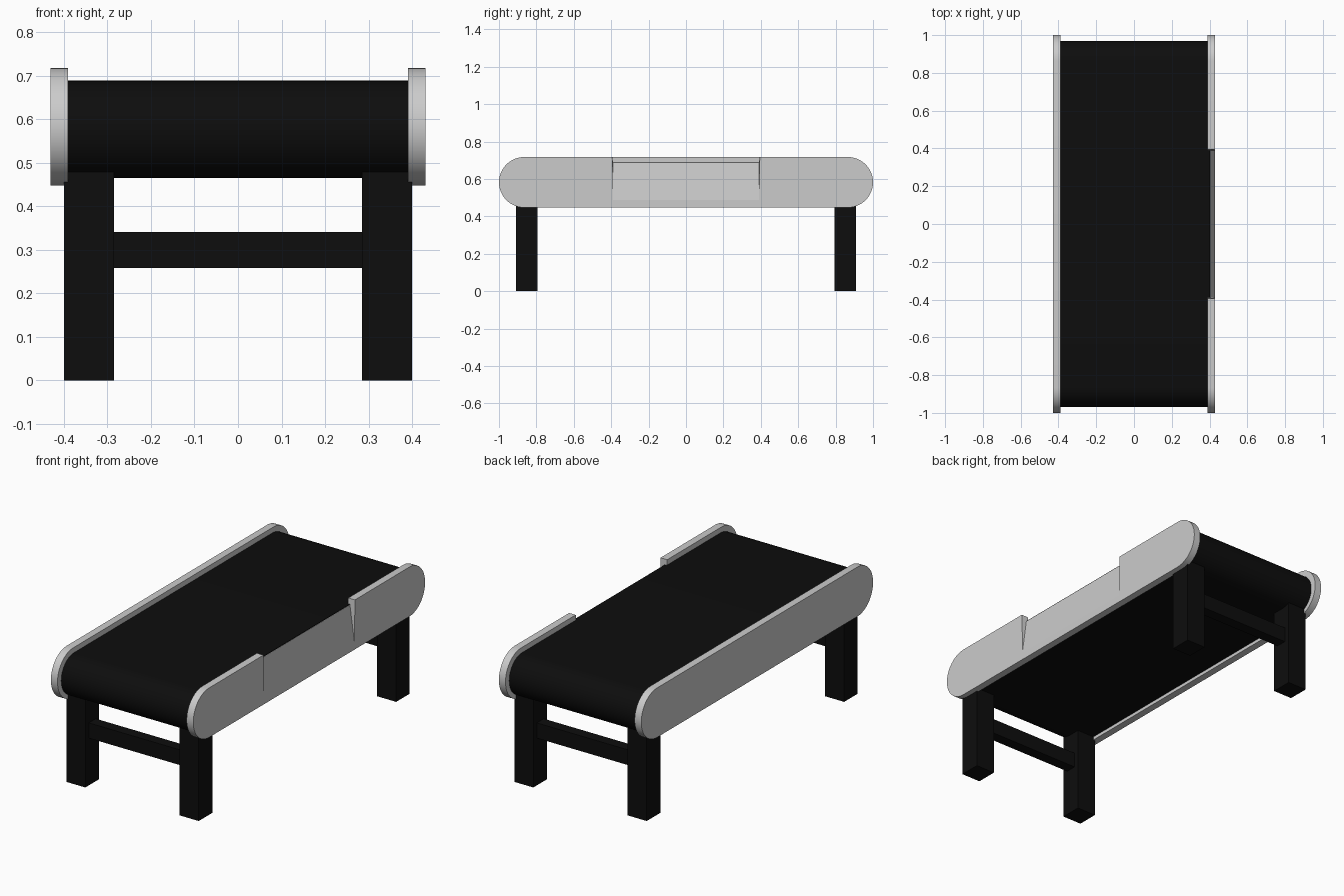
import bpy, bmesh, math

if "Cube" in bpy.data.objects:
    bpy.data.objects.remove(bpy.data.objects["Cube"])

black = bpy.data.materials.new("black_finish")
black.diffuse_color = (0.004, 0.004, 0.004, 1)
black.use_nodes = True
black.node_tree.nodes["Principled BSDF"].inputs["Base Color"].default_value = black.diffuse_color


def finish(name, bm, mat=None, smooth=False):
    bmesh.ops.recalc_face_normals(bm, faces=bm.faces[:])
    me = bpy.data.meshes.new(name)
    bm.to_mesh(me)
    bm.free()
    ob = bpy.data.objects.new(name, me)
    bpy.context.collection.objects.link(ob)
    if mat:
        me.materials.append(mat)
    if smooth:
        bpy.ops.object.select_all(action='DESELECT')
        bpy.context.view_layer.objects.active = ob
        ob.select_set(True)
        bpy.ops.object.shade_smooth_by_angle(angle=math.radians(30))
    return ob


def loft(ring_a, ring_b):
    bm = bmesh.new()
    a = [bm.verts.new(p) for p in ring_a]
    b = [bm.verts.new(p) for p in ring_b]
    bm.faces.new(a)
    bm.faces.new(b[::-1])
    for i in range(len(a)):
        j = (i + 1) % len(a)
        bm.faces.new((a[i], b[i], b[j], a[j]))
    return bm


def stadium(name, x0, x1, half_len, z0, z1, mat=None, seg=24):
    """Long slab with half-round ends, extruded along x."""
    r, zc = (z1 - z0) / 2, (z0 + z1) / 2
    pts = []
    for side in (1, -1):
        for i in range(seg + 1):
            t = math.pi * i / seg - math.pi / 2
            pts.append((side * (half_len - r + r * math.cos(t)),
                        zc + side * r * math.sin(t)))
    bm = loft([(x0, y, z) for y, z in pts], [(x1, y, z) for y, z in pts])
    return finish(name, bm, mat, True)


def box(name, x0, x1, y0, y1, z0, z1, mat):
    ring = [(x0, y0), (x1, y0), (x1, y1), (x0, y1)]
    bm = loft([(x, y, z0) for x, y in ring], [(x, y, z1) for x, y in ring])
    return finish(name, bm, mat)


# Belt and side panels
stadium("belt", -0.402, 0.402, 0.968, 0.465, 0.688, black)
stadium("left_panel", -0.43, -0.39, 1.0, 0.447, 0.717)
right = stadium("right_panel", 0.39, 0.43, 1.0, 0.447, 0.717)

# Notch in the right panel, with an outer face sloping in towards the belt
prof = [(0.37, 0.76), (0.37, 0.685), (0.403, 0.685),
        (0.431, 0.48), (0.46, 0.48), (0.46, 0.76)]


def notch_ring(s):
    return [(x, s * (0.39 + 0.01 * max(0, min(1, (z - 0.685) / 0.032))), z)
            for x, z in prof]


cutter = finish("notch_cutter", loft(notch_ring(-1), notch_ring(1)))
cutter.hide_render = True
cutter.hide_viewport = True
mod = right.modifiers.new("notch", 'BOOLEAN')
mod.operation = 'DIFFERENCE'
mod.solver = 'EXACT'
mod.object = cutter

# Legs and cross bars
for end, sy in (("front", -1), ("back", 1)):
    for side, sx in (("left", -1), ("right", 1)):
        xs = sorted((sx * 0.285, sx * 0.40))
        ys = sorted((sy * 0.793, sy * 0.91))
        box(f"{end}_{side}_leg", *xs, *ys, 0, 0.50, black)
    ys = sorted((sy * 0.82, sy * 0.88))
    box(f"{end}_cross_bar", -0.29, 0.29, *ys, 0.258, 0.341, black)
